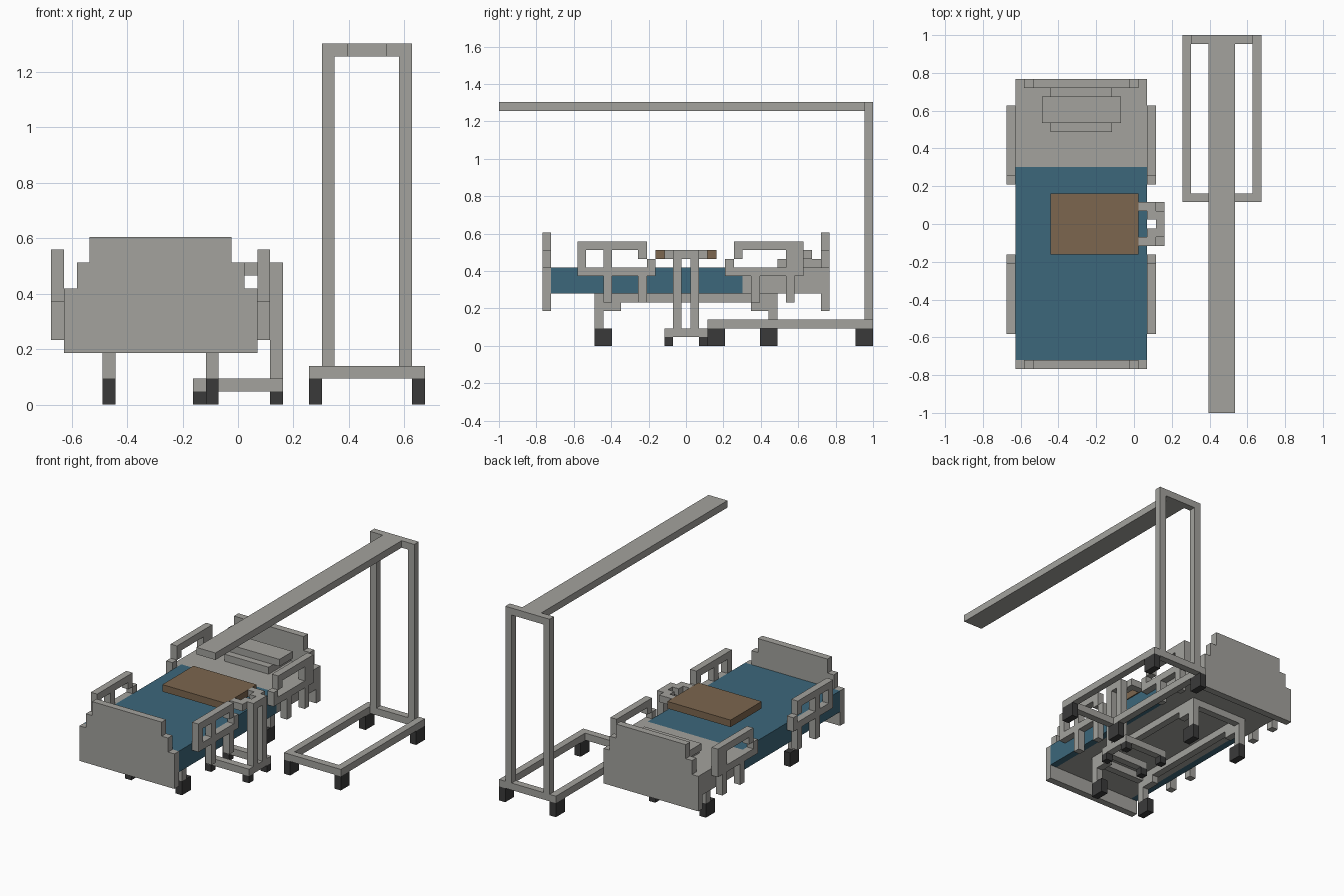
import bpy, bmesh
from mathutils import Vector

cube = bpy.data.objects.get("Cube")
if cube:
    bpy.data.objects.remove(cube, do_unlink=True)

U = 2 / 43                          # size of one block
ORIGIN = Vector((14.5, 21.5, 0))    # block coordinates of the centre


def linear(c):
    c /= 255
    return c / 12.92 if c <= 0.04045 else ((c + 0.055) / 1.055) ** 2.4


def material(name, rgb):
    m = bpy.data.materials.new(name)
    col = (*[linear(c) for c in rgb], 1)
    m.use_nodes = True
    m.diffuse_color = col
    bsdf = next(n for n in m.node_tree.nodes if n.type == 'BSDF_PRINCIPLED')
    bsdf.inputs["Base Color"].default_value = col
    bsdf.inputs["Roughness"].default_value = 0.8
    return m


GREY = material("warm_grey", (163, 162, 157))
BLUE = material("blanket_blue", (60, 103, 123))
BROWN = material("wood_brown", (124, 102, 78))
BLACK = material("wheel_black", (58, 58, 58))


def part(name, mat, *boxes):
    """One object from boxes given in blocks as (x0, x1, y0, y1, z0, z1)."""
    bm = bmesh.new()
    for x0, x1, y0, y1, z0, z1 in boxes:
        lo = (Vector((x0, y0, z0)) - ORIGIN) * U
        hi = (Vector((x1, y1, z1)) - ORIGIN) * U
        for v in bmesh.ops.create_cube(bm, size=1)["verts"]:
            v.co = [h if c > 0 else l for c, l, h in zip(v.co, lo, hi)]
    me = bpy.data.meshes.new(name)
    bm.to_mesh(me)
    bm.free()
    me.materials.append(mat)
    ob = bpy.data.objects.new(name, me)
    bpy.context.collection.objects.link(ob)
    return ob


# Stepped end boards
for name, y in (("footboard", 5), ("headboard", 37)):
    part(name, GREY, (1, 16, y, y + 1, 4, 9), (2, 15, y, y + 1, 9, 11),
         (3, 14, y, y + 1, 11, 13))

# Mattress, sheet and draped blanket
part("mattress", GREY, (2, 15, 6, 28, 6, 8))
part("head_sheet", GREY, (1, 16, 28, 37, 6, 9))
part("blanket", BLUE, (1, 16, 6, 28, 8, 9), (1, 2, 6, 28, 6, 8), (15, 16, 6, 28, 6, 8))
part("pillow", GREY, (5, 12, 32, 37, 9, 10), (4, 13, 33, 36, 10, 11))

# Bed undercarriage: long rails, cross bars, legs and wheels
part("bed_frame", GREY,
     *[(x, x + 1, 11, 32, 5, 6) for x in (4, 12)],
     *[(5, 12, y, y + 1, 5, 6) for y in (11, 31)],
     *[(x, x + 1, y, y + 3, 4, 5) for x in (4, 12) for y in (11, 29)])
for x, side in ((4, "right"), (12, "left")):
    for y, wheel_y, end in ((11, 11, "front"), (31, 30, "back")):
        part(f"bed_leg_{end}_{side}", GREY, (x, x + 1, y, y + 1, 2, 4))
        part(f"bed_wheel_{end}_{side}", BLACK, (x, x + 1, wheel_y, wheel_y + 2, 0, 2))

# Side rails: (y, height) spans, same on both sides of the bed
FRONT_RAIL = [(9, 17, 11, 12), (9, 10, 9, 11), (12, 13, 9, 11), (16, 17, 10, 11),
              (17, 18, 9, 10), (9, 18, 8, 9), (12, 13, 5, 8), (16, 17, 5, 8)]
BACK_RAIL = [(27, 35, 11, 12), (34, 35, 9, 11), (33, 34, 9, 11), (27, 28, 10, 11),
             (26, 27, 9, 10), (26, 35, 8, 9), (33, 34, 5, 8), (29, 30, 5, 8)]
for x, side in ((0, "right"), (16, "left")):
    for end, spans in (("front", FRONT_RAIL), ("back", BACK_RAIL)):
        part(f"side_rail_{end}_{side}", GREY, *[(x, x + 1, *s) for s in spans])

# Overbed table
part("table_top", BROWN, (5, 15, 18, 25, 10, 11))
part("table_arms", GREY, (17, 18, 20, 23, 10, 11),
     (16, 17, 19, 21, 10, 11), (16, 17, 22, 24, 10, 11),
     *[(15, 16, y, y + 1, 10, 11) for y in (19, 23)])
part("table_posts", GREY, *[(17, 18, y, y + 1, 2, 10) for y in (20, 22)])
part("table_base", GREY, (17, 18, 20, 23, 1, 2),
     *[(11, 18, y, y + 1, 1, 2) for y in (19, 23)])
part("table_wheels", BLACK,
     *[(x, x + 1, y, y + 1, 0, 1) for x in (11, 17) for y in (19, 23)])

# Overhead hoist
part("hoist_base", GREY, *[(x, x + 1, 24, 43, 2, 3) for x in (20, 28)],
     *[(21, 28, y, y + 1, 2, 3) for y in (24, 42)])
part("hoist_posts", GREY, *[(x, x + 1, 42, 43, 3, 27) for x in (21, 27)])
part("hoist_crossbar", GREY, *[(x, x + 2, 42, 43, 27, 28) for x in (21, 26)])
part("hoist_beam", GREY, (23, 26, 0, 43, 27, 28))
part("hoist_wheels", BLACK,
     *[(x, x + 1, y, y + 2, 0, 2) for x in (20, 28) for y in (24, 41)])
